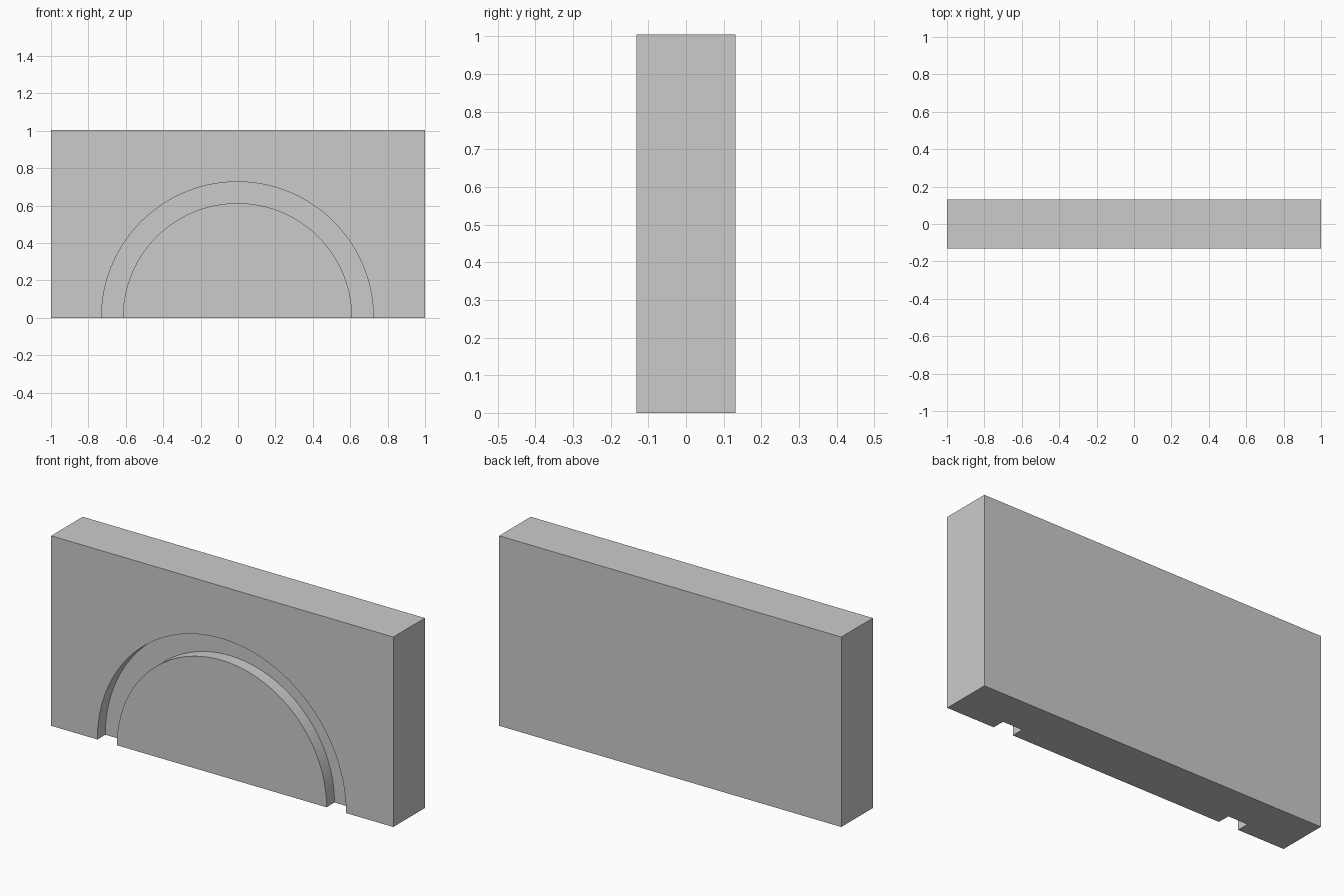
import bpy, bmesh, math

if "Cube" in bpy.data.objects:
    bpy.data.objects.remove(bpy.data.objects["Cube"])

W, D, H = 2.0, 0.263, 1.004      # plate size
R_OUT, R_IN = 0.727, 0.613       # groove radii
DEPTH, CX = 0.066, -0.003        # groove depth and centre
SEGS = 128


def make_object(name, bm):
    bmesh.ops.recalc_face_normals(bm, faces=bm.faces)
    mesh = bpy.data.meshes.new(name)
    bm.to_mesh(mesh)
    bm.free()
    obj = bpy.data.objects.new(name, mesh)
    bpy.context.collection.objects.link(obj)
    return obj


# Rectangular plate
bm = bmesh.new()
bmesh.ops.create_cube(bm, size=1)
for v in bm.verts:
    v.co = (v.co.x * W, v.co.y * D, (v.co.z + 0.5) * H)
plate = make_object("arched_groove_plate", bm)

# Ring cutter: a rectangular section swept round the groove centre
bm = bmesh.new()
front, floor = -D / 2 - 0.1, -D / 2 + DEPTH
section = [(R_IN, front), (R_OUT, front), (R_OUT, floor), (R_IN, floor)]
rings = []
for i in range(SEGS):
    a = 2 * math.pi * (i + 0.5) / SEGS
    rings.append([bm.verts.new((CX + r * math.cos(a), y, r * math.sin(a)))
                  for r, y in section])
for i in range(SEGS):
    p, q = rings[i], rings[(i + 1) % SEGS]
    for j in range(4):
        k = (j + 1) % 4
        bm.faces.new((p[j], p[k], q[k], q[j]))
cutter = make_object("groove_cutter", bm)
cutter.hide_render = True

# Cut the half-round groove into the front face
mod = plate.modifiers.new("groove", 'BOOLEAN')
mod.operation = 'DIFFERENCE'
mod.solver = 'EXACT'
mod.object = cutter
bpy.context.view_layer.objects.active = plate
bpy.ops.object.select_all(action='DESELECT')
plate.select_set(True)
bpy.ops.object.modifier_apply(modifier=mod.name)
bpy.data.objects.remove(cutter)

# Smooth curved groove walls, crisp edges
bpy.ops.object.shade_smooth_by_angle(angle=math.radians(30))
